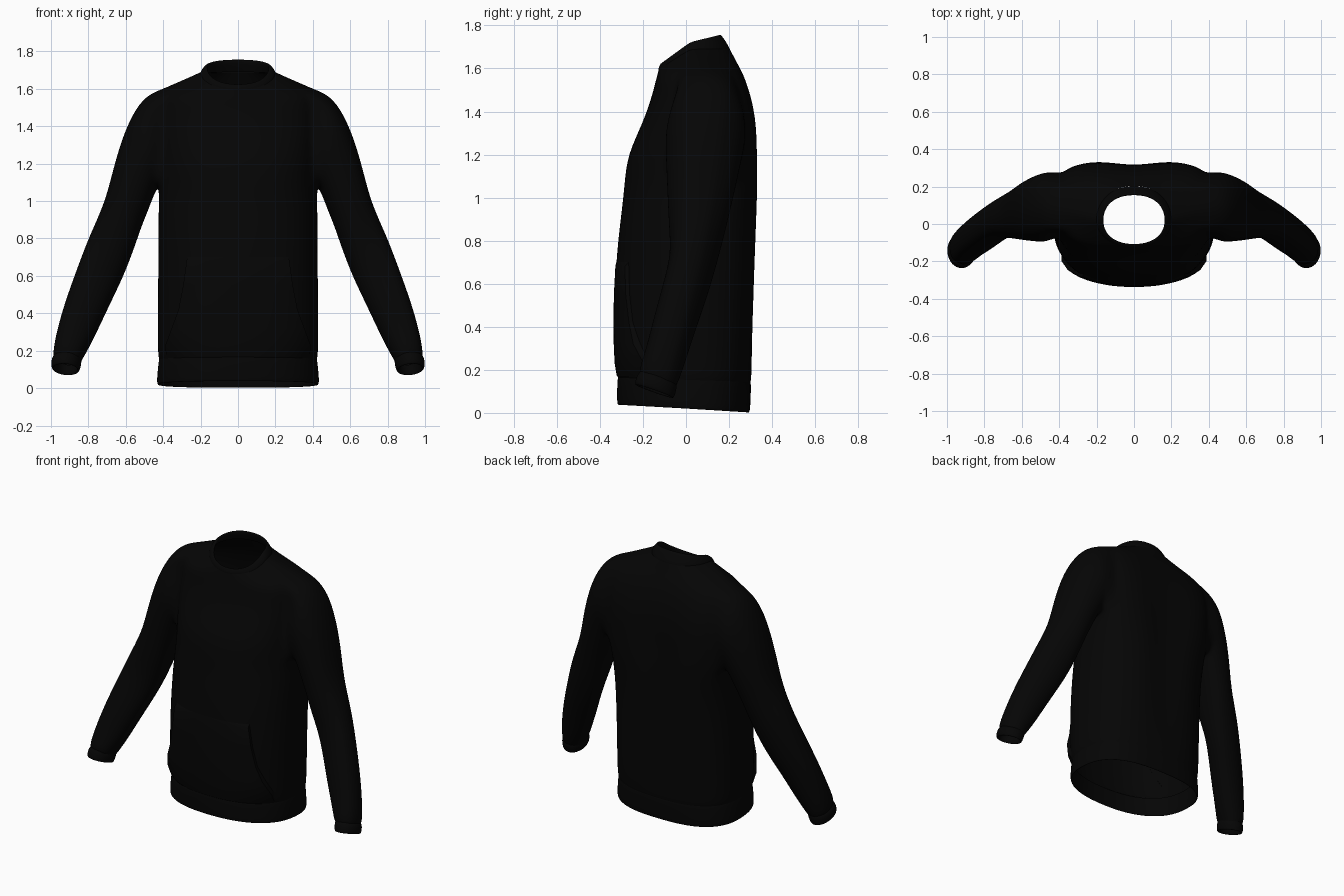
import bpy, bmesh, math
from mathutils import Vector
from mathutils.bvhtree import BVHTree

if "Cube" in bpy.data.objects:
    bpy.data.objects.remove(bpy.data.objects["Cube"])

fabric = bpy.data.materials.new("black fabric")
fabric.diffuse_color = (0.0015, 0.0015, 0.0015, 1)
fabric.use_nodes = True
fabric.node_tree.nodes["Principled BSDF"].inputs["Base Color"].default_value = fabric.diffuse_color


def half_ring(zs, zf, zb, hw, yf, yb, yc=0.0, pf=0.86, pb=0.76, dip=0.0):
    """Right half of a horizontal section, from front centre to back centre.
    Heights are given at side, front and back; dip hollows the spine."""
    pts = []
    for k in range(-8, 9):
        a = math.pi * k / 16
        p = pf if k < 0 else pb
        v = abs(math.sin(a)) ** p
        x = 0.0 if abs(k) == 8 else hw * math.cos(a) ** p
        y = yc + v * ((yf - yc) if k < 0 else (yb - yc))
        z = zs + v * ((zf - zs) if k < 0 else (zb - zs))
        if k > 0:
            y -= dip * math.exp(-(x / 0.1) ** 2)
        pts.append(Vector((x, y, z)))
    return pts


def sleeve_ring(spec, angles, grow=1.02):
    """Oval from outer point, inner point and front/back limits;
    the forearm rings lean forward with the arm."""
    ox, oz, ix, iz, yf, yb = spec
    c = Vector(((ox + ix) / 2, (yf + yb) / 2, (oz + iz) / 2))
    a = Vector(((ox - ix) / 2, 0, (oz - iz) / 2)) * grow
    lean = 0.35 * max(0, min(1, (0.9 - c.z) / 0.4))
    b = Vector((0, 1, -lean)) * (yb - yf) / 2 * grow
    return [c + a * math.cos(t) + b * math.sin(t) for t in angles]


def loft(bm, rows, closed, skip=lambda i, j: False):
    n = len(rows[0])
    for i in range(len(rows) - 1):
        for j in range(n if closed else n - 1):
            if not skip(i, j):
                m = (j + 1) % n
                bm.faces.new((rows[i][j], rows[i][m], rows[i + 1][m], rows[i + 1][j]))


def verts(bm, pts):
    return [bm.verts.new(p) for p in pts]


def finish(name, bm, levels=2, mirror=True):
    for v in [v for v in bm.verts if not v.link_faces]:
        bm.verts.remove(v)
    bmesh.ops.recalc_face_normals(bm, faces=bm.faces)
    me = bpy.data.meshes.new(name)
    bm.to_mesh(me)
    bm.free()
    me.materials.append(fabric)
    ob = bpy.data.objects.new(name, me)
    bpy.context.collection.objects.link(ob)
    for f in me.polygons:
        f.use_smooth = True
    if mirror:
        ob.modifiers.new("mirror", 'MIRROR').merge_threshold = 0.0005
    if levels:
        s = ob.modifiers.new("smooth", 'SUBSURF')
        s.levels = s.render_levels = levels
    return ob


# Torso with an armhole, and the sleeve growing out of it
torso = [
    half_ring(.150, .160, .140, .422, -.314, .300),
    half_ring(.175, .185, .165, .430, -.328, .306),
    half_ring(.320, .320, .320, .430, -.335, .315, dip=.01),
    half_ring(.550, .550, .550, .429, -.336, .326, dip=.02),
    half_ring(.800, .800, .800, .427, -.318, .337, .02, dip=.03),
    half_ring(.960, .960, .960, .426, -.297, .340, .05, .86, .68, dip=.03),
    half_ring(1.07, 1.07, 1.07, .423, -.287, .340, .08, .86, .58, dip=.03),
    half_ring(1.20, 1.20, 1.20, .422, -.273, .337, .09, .82, .52, dip=.03),
    half_ring(1.35, 1.34, 1.35, .422, -.205, .332, .09, .76, .48, dip=.02),
    half_ring(1.49, 1.46, 1.47, .420, -.162, .307, .09, .76, .50, dip=.01),
    half_ring(1.605, 1.54, 1.565, .405, -.142, .272, .08, .7, .62),
    half_ring(1.648, 1.572, 1.63, .300, -.133, .235, .05, .8, .8),
    half_ring(1.690, 1.597, 1.69, .200, -.127, .205, .02, .95, .95),
]
R0, R1, C0, C1 = 6, 10, 6, 11          # armhole rows and columns
bm = bmesh.new()
rows = [verts(bm, r) for r in torso]
loft(bm, rows, False, lambda i, j: R0 <= i < R1 and C0 <= j < C1)
hole = ([rows[R0][j] for j in range(C0, C1)] + [rows[i][C1] for i in range(R0, R1)]
        + [rows[R1][j] for j in range(C1, C0, -1)] + [rows[i][C0] for i in range(R1, R0, -1)])
ys = [v.co.y for v in hole]
zs = [v.co.z for v in hole]
yc, zc = (max(ys) + min(ys)) / 2, (max(zs) + min(zs)) / 2
hy, hz = (max(ys) - min(ys)) / 2, (max(zs) - min(zs)) / 2
angles = [math.atan2((v.co.y - yc) / hy, (v.co.z - zc) / hz) for v in hole]

# outer x, outer z, inner x, inner z, front y, back y
sleeve = [
    (.495, 1.565, .437, 1.055, -.10, .283),
    (.565, 1.465, .455, 1.010, -.10, .268),
    (.622, 1.330, .480, .945, -.095, .248),
    (.668, 1.170, .515, .860, -.09, .222),
    (.712, .990, .557, .735, -.082, .185),
    (.795, .815, .607, .605, -.073, .142),
    (.862, .634, .665, .485, -.110, .095),
    (.925, .460, .718, .375, -.150, .045),
    (.968, .310, .782, .240, -.185, .000),
    (.990, .195, .826, .165, -.218, -.032),
    (.984, .165, .838, .145, -.214, -.045),
]
loft(bm, [hole] + [verts(bm, sleeve_ring(s, angles)) for s in sleeve], True)
body = finish("torso_and_sleeves", bm)

# Ribbed bands: cuffs, hem and collar, each with a turned-in edge
bm = bmesh.new()
round_angles = [2 * math.pi * i / 18 for i in range(18)]
cuff = [
    (.984, .172, .838, .152, -.214, -.045),
    (.997, .158, .836, .135, -.226, -.042),
    (1.00, .122, .844, .102, -.238, -.052),
    (.994, .104, .850, .092, -.236, -.058),
    (.982, .106, .862, .096, -.226, -.068),
    (.970, .160, .855, .140, -.205, -.060),
]
loft(bm, [verts(bm, sleeve_ring(s, round_angles, 1.01)) for s in cuff], True)
finish("cuffs", bm)

bm = bmesh.new()
hem = [
    half_ring(.158, .168, .148, .422, -.316, .300),
    half_ring(.140, .152, .130, .427, -.321, .304),
    half_ring(.045, .060, .025, .436, -.322, .300),
    half_ring(.018, .036, .000, .433, -.320, .296),
    half_ring(.018, .036, .000, .423, -.309, .285),
    half_ring(.150, .160, .140, .414, -.306, .292),
]
loft(bm, [verts(bm, r) for r in hem], False)
finish("hem_band", bm)

bm = bmesh.new()
collar = [
    half_ring(1.684, 1.585, 1.685, .203, -.126, .204, .02, .95, .95),
    half_ring(1.700, 1.598, 1.700, .199, -.130, .202, .02, .95, .95),
    half_ring(1.722, 1.622, 1.752, .178, -.120, .168, .02, .9, .9),
    half_ring(1.724, 1.626, 1.760, .166, -.112, .156, .02, .9, .9),
    half_ring(1.712, 1.615, 1.745, .162, -.106, .152, .02, .9, .9),
    half_ring(1.680, 1.580, 1.690, .180, -.110, .180, .02, .95, .95),
]
loft(bm, [verts(bm, r) for r in collar], False)
finish("collar", bm)

# Front pouch pocket: a thin panel laid on the torso, standing off at the slanted openings
dg = bpy.context.evaluated_depsgraph_get()
tree = BVHTree.FromObject(body, dg)
edge = [(.17, .385), (.23, .388), (.32, .355), (.42, .318), (.55, .293), (.68, .275), (.70, .270)]
bm = bmesh.new()
grid = []
for n, (z, w) in enumerate(edge):
    row = []
    for k in range(-11, 12):
        x = w * max(-1, min(1, k / 10))          # last column folds back onto the torso
        hit = tree.ray_cast(Vector((x, -1, z)), Vector((0, 1, 0)))[0]
        y = hit.y if hit else -0.3
        flare = (0.03 if n in (1, 2) else 0.015) * abs(k / 10) ** 3
        lift = 0.001 if abs(k) == 11 or n == 6 else (0.004 if n == 0 else 0.004 + flare)
        row.append(bm.verts.new((x, y - lift, z)))
    grid.append(row)
loft(bm, grid, False)
pocket = finish("front_pocket", bm, levels=0, mirror=False)
bpy.context.view_layer.objects.active = pocket
pocket.select_set(True)
bpy.ops.object.shade_smooth_by_angle(angle=math.radians(40))
